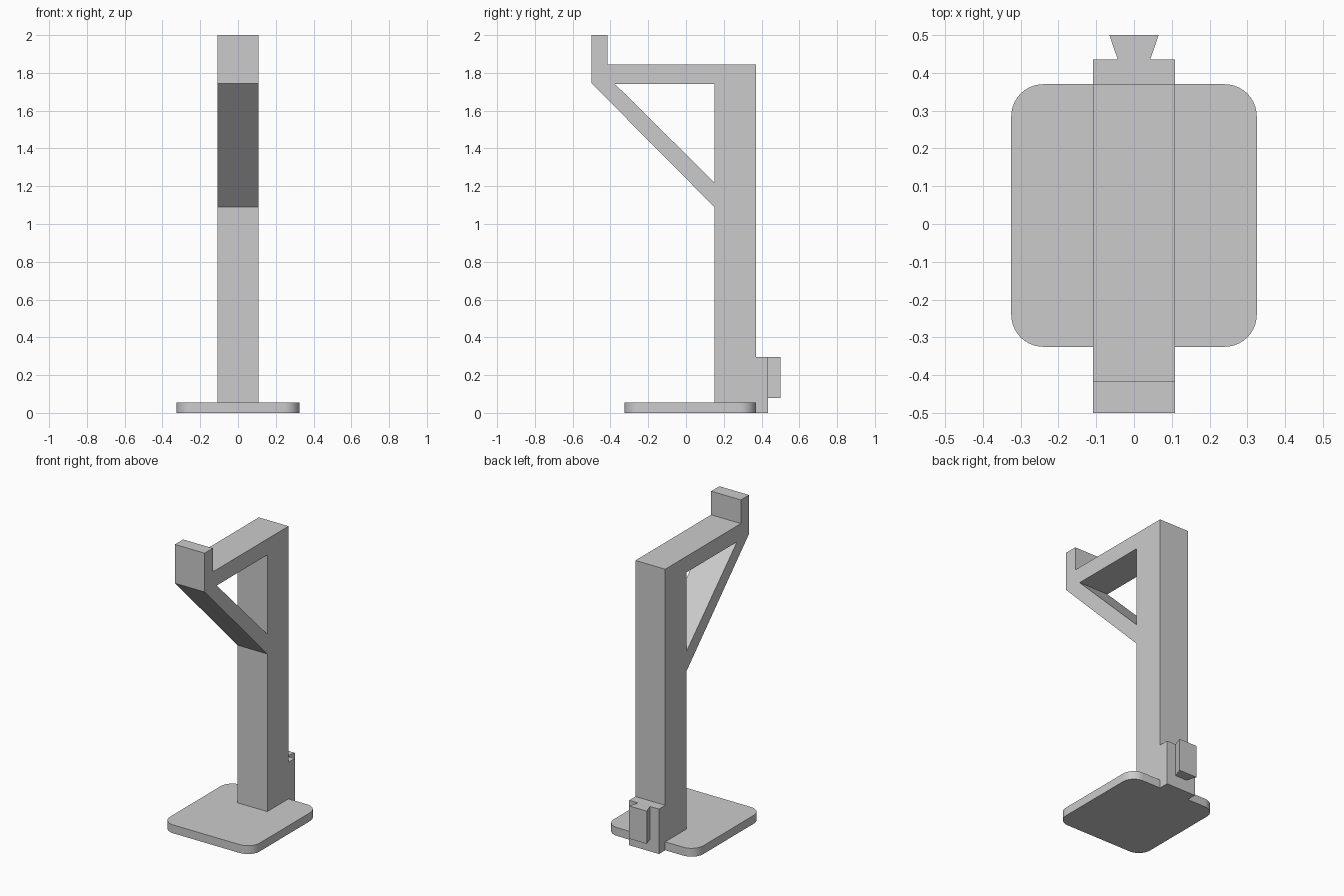
import bpy, bmesh, math
from mathutils import Matrix

if "Cube" in bpy.data.objects:
    bpy.data.objects.remove(bpy.data.objects["Cube"], do_unlink=True)

grey = bpy.data.materials.new("plain grey")
grey.use_nodes = True
grey.diffuse_color = (0.6, 0.6, 0.6, 1)
grey.node_tree.nodes["Principled BSDF"].inputs["Base Color"].default_value = (0.6, 0.6, 0.6, 1)


def prism(name, loops, low, high, matrix=Matrix()):
    """Extrude a flat outline (further loops are holes) from low to high."""
    bm = bmesh.new()
    edges = []
    for loop in loops:
        verts = [bm.verts.new((u, v, low)) for u, v in loop]
        edges += [bm.edges.new((a, b)) for a, b in zip(verts, verts[1:] + verts[:1])]
    bmesh.ops.triangle_fill(bm, edges=edges, use_beauty=True)
    cap = bmesh.ops.extrude_face_region(bm, geom=bm.faces[:], use_keep_orig=True)
    moved = [g for g in cap["geom"] if isinstance(g, bmesh.types.BMVert)]
    bmesh.ops.translate(bm, verts=moved, vec=(0, 0, high - low))
    bmesh.ops.recalc_face_normals(bm, faces=bm.faces[:])
    bmesh.ops.dissolve_limit(bm, angle_limit=0.01, verts=bm.verts[:], edges=bm.edges[:])
    bm.transform(matrix)
    mesh = bpy.data.meshes.new(name)
    bm.to_mesh(mesh)
    bm.free()
    mesh.materials.append(grey)
    obj = bpy.data.objects.new(name, mesh)
    bpy.context.collection.objects.link(obj)
    return obj


def rounded_rect(x, front, back, r, steps=10):
    corners = [(x - r, back - r), (r - x, back - r), (r - x, front + r), (x - r, front + r)]
    return [(cx + r * math.cos(a), cy + r * math.sin(a))
            for q, (cx, cy) in enumerate(corners)
            for a in [(q + i / steps) * math.pi / 2 for i in range(steps + 1)]]


# Base plate with rounded corners
base = prism("base_plate", [rounded_rect(0.325, -0.325, 0.37, 0.085)], 0, 0.055)
bpy.ops.object.select_all(action="DESELECT")
base.select_set(True)
bpy.context.view_layer.objects.active = base
bpy.ops.object.shade_smooth_by_angle(angle=math.radians(30))

# Side profile of column, rear block, arm, lip and diagonal brace
side = Matrix(((0, 0, 1, 0), (1, 0, 0, 0), (0, 1, 0, 0), (0, 0, 0, 1)))
outline = [(0.15, 0), (0.435, 0), (0.435, 0.295), (0.37, 0.295), (0.37, 1.845),
           (-0.415, 1.845), (-0.415, 2), (-0.5, 2), (-0.5, 1.745), (0.15, 1.09)]
opening = [(-0.375, 1.74), (0.15, 1.74), (0.15, 1.22)]
prism("column_and_bracket", [outline, opening], -0.108, 0.108, side)

# Dovetail connector on the rear block
tail = [(-0.043, 0.435), (0.043, 0.435), (0.065, 0.5), (-0.065, 0.5)]
prism("rear_dovetail", [tail], 0.08, 0.295)
